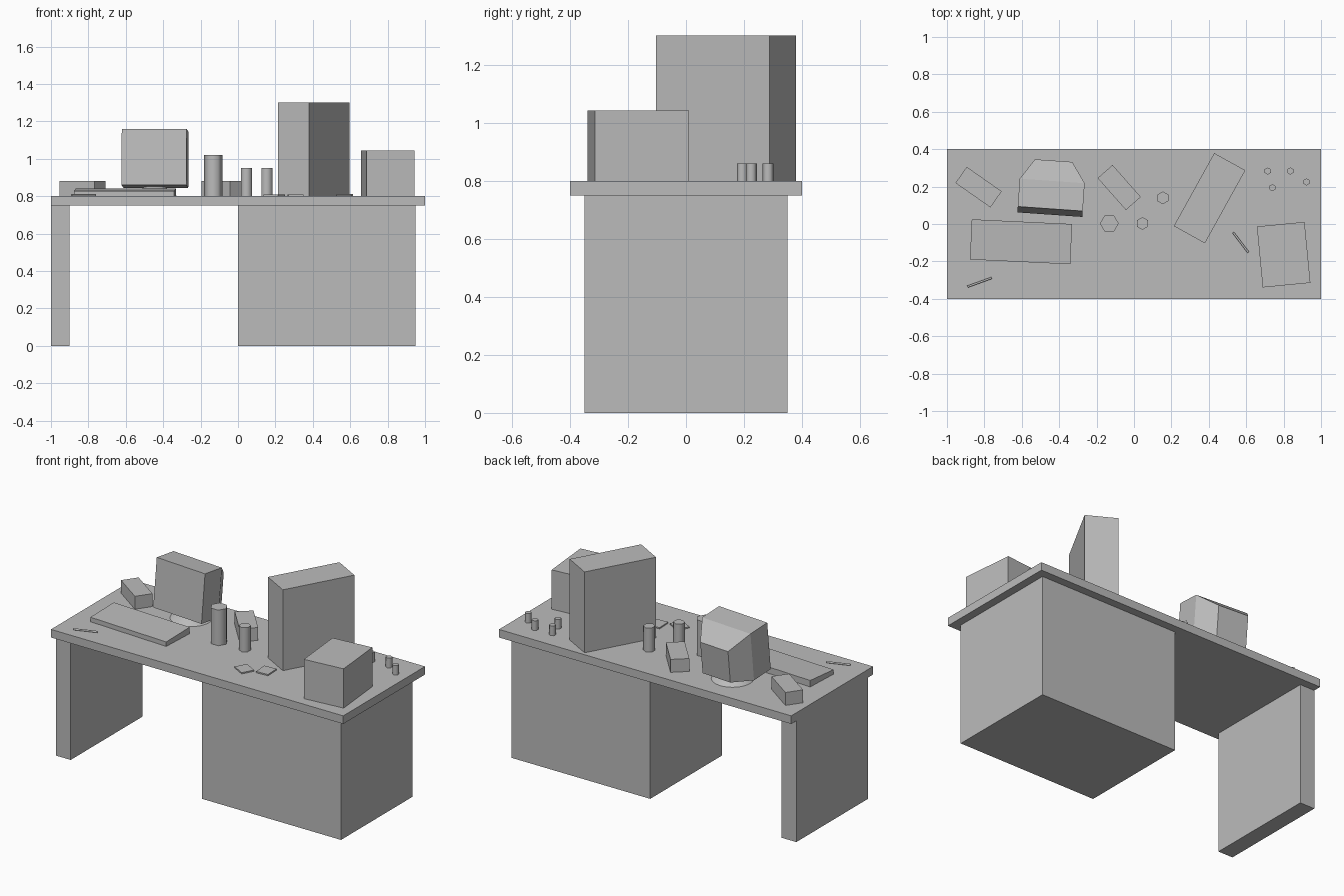
import bpy, bmesh, math
from mathutils import Matrix, Vector

cube = bpy.data.objects.get("Cube")
if cube:
    bpy.data.objects.remove(cube)

TOP = 0.80  # height of the desk surface


def material(name, value):
    m = bpy.data.materials.new(name)
    m.use_nodes = True
    colour = (value, value, value, 1)
    m.diffuse_color = colour
    m.node_tree.nodes["Principled BSDF"].inputs["Base Color"].default_value = colour
    return m


grey = material("plain grey", 0.5)


def finish(name, bm, matrix=Matrix(), smooth=False):
    bmesh.ops.recalc_face_normals(bm, faces=bm.faces)
    mesh = bpy.data.meshes.new(name)
    bm.to_mesh(mesh)
    bm.free()
    mesh.materials.append(grey)
    obj = bpy.data.objects.new(name, mesh)
    bpy.context.collection.objects.link(obj)
    obj.matrix_world = matrix
    if smooth:
        bpy.ops.object.select_all(action='DESELECT')
        obj.select_set(True)
        bpy.context.view_layer.objects.active = obj
        bpy.ops.object.shade_smooth_by_angle(angle=math.radians(65))
    return obj


def place(x, y, z, turn=0):
    return Matrix.Translation((x, y, z)) @ Matrix.Rotation(math.radians(turn), 4, 'Z')


def box(name, x, y, z, size, turn=0, back_rise=0):
    """Box standing on height z; back_rise lifts the rear top edge."""
    bm = bmesh.new()
    bmesh.ops.create_cube(bm, size=1)
    for v in bm.verts:
        rise = back_rise if v.co.z > 0 and v.co.y > 0 else 0
        v.co = Vector((v.co.x * size[0], v.co.y * size[1], (v.co.z + 0.5) * size[2] + rise))
    return finish(name, bm, place(x, y, z, turn))


def prism(name, x, y, r_low, r_high, height, sides=6, turn=0):
    bm = bmesh.new()
    bmesh.ops.create_cone(bm, cap_ends=True, segments=sides, radius1=r_low,
                          radius2=r_high, depth=height)
    return finish(name, bm, place(x, y, TOP + height / 2, turn), smooth=True)


def pen(name, start, end, r=0.006):
    a, b = Vector((*start, TOP + r)), Vector((*end, TOP + r))
    bm = bmesh.new()
    bmesh.ops.create_cone(bm, cap_ends=True, segments=6, radius1=r, radius2=r,
                          depth=(b - a).length)
    rot = (b - a).to_track_quat('Z', 'Y').to_matrix().to_4x4()
    return finish(name, bm, Matrix.Translation((a + b) / 2) @ rot, smooth=True)


# Desk
box("desk_top", 0, 0, 0.75, (2, 0.8, 0.05))
box("side_panel", -0.95, 0, 0, (0.1, 0.7, 0.75))
box("drawer_cabinet", 0.475, 0, 0, (0.95, 0.7, 0.75))

# Large items on the desk
box("computer_tower", 0.404, 0.138, TOP, (0.19, 0.446, 0.5), -29)
box("storage_box", 0.80, -0.164, TOP, (0.256, 0.327, 0.243), 5.5)
box("keyboard", -0.604, -0.095, TOP, (0.537, 0.215, 0.028), -2.7, 0.012)
box("left_speaker", -0.831, 0.197, TOP, (0.228, 0.105, 0.08), -35)
box("right_speaker", -0.079, 0.195, TOP, (0.228, 0.106, 0.08), -48.5)

# Tube monitor: straight front housing tapering to a smaller back
bm = bmesh.new()
rings = []
for y, half, low, high in ((0, 0.174, 0, 0.3), (0.15, 0.174, 0, 0.3), (0.268, 0.1, 0.02, 0.22)):
    rings.append([bm.verts.new(c) for c in
                  ((-half, y, low), (half, y, low), (half, y, high), (-half, y, high))])
for a, b in zip(rings, rings[1:]):
    for i in range(4):
        j = (i + 1) % 4
        bm.faces.new((a[i], a[j], b[j], b[i]))
bm.faces.new(rings[0])
bm.faces.new(rings[-1])
tilt = Matrix.Rotation(math.radians(-6), 4, 'X')
finish("monitor", bm, place(-0.45, 0.05, 0.86, -4) @ tilt)
prism("monitor_base", -0.445, 0.18, 0.12, 0.05, 0.055, sides=32)

# Cups
prism("tall_cup", -0.132, 0.003, 0.05, 0.05, 0.22, turn=30)
for i, (x, y) in enumerate(((0.045, 0.003), (0.154, 0.14))):
    prism(f"cup_{i + 1}", x, y, 0.034, 0.034, 0.15)

# Small pots at the back right
for i, (x, y) in enumerate(((0.715, 0.283), (0.836, 0.283), (0.922, 0.225), (0.74, 0.194))):
    prism(f"small_pot_{i + 1}", x, y, 0.019, 0.019, 0.06)

# Note pads and pens
box("note_pad_1", 0.194, -0.215, TOP, (0.09, 0.078, 0.008), -29)
box("note_pad_2", 0.308, -0.164, TOP, (0.08, 0.09, 0.008), 3)
pen("left_pen", (-0.89, -0.335), (-0.76, -0.288))
pen("right_pen", (0.53, -0.045), (0.612, -0.153))
